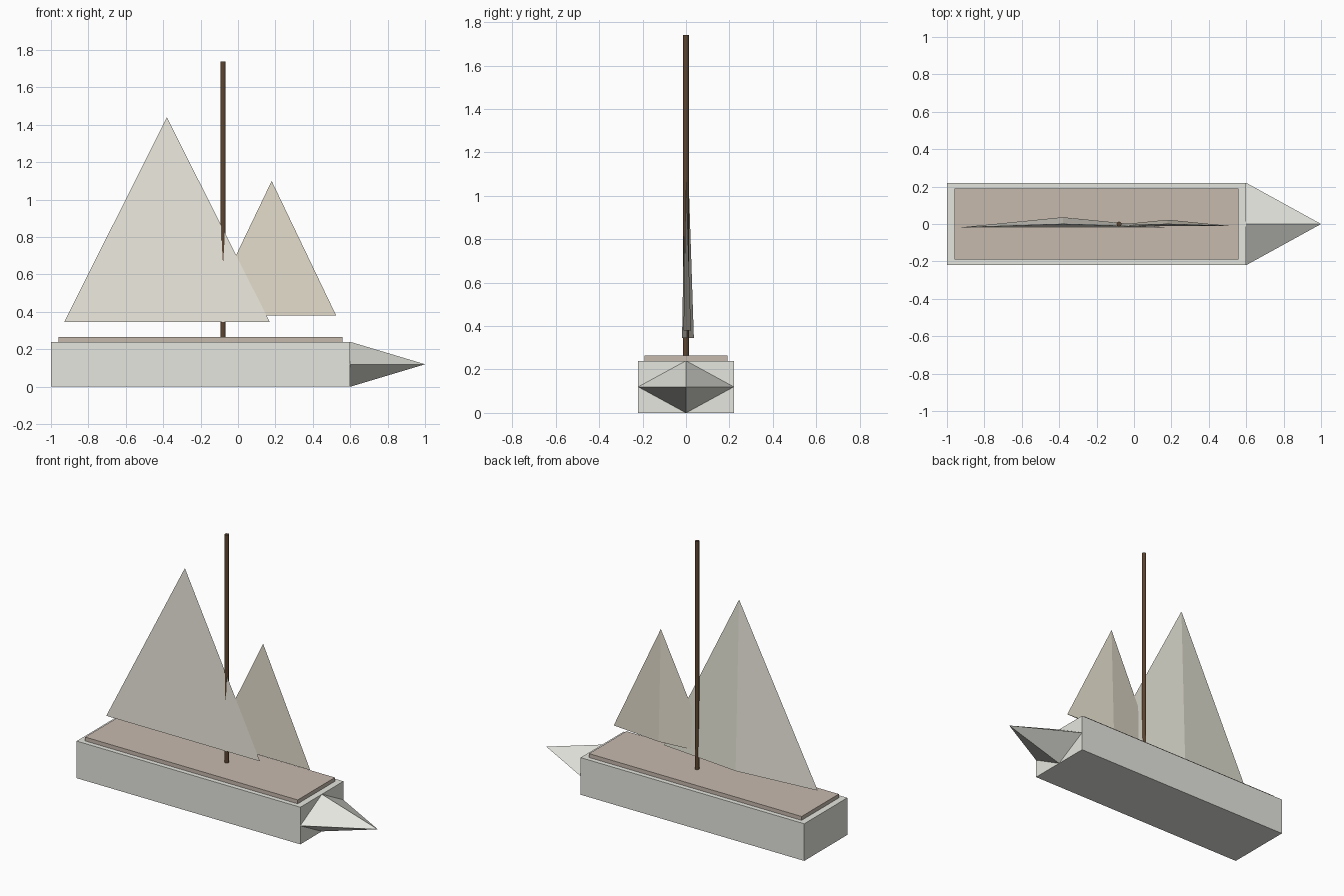
import bpy, bmesh, math
from mathutils import Matrix, Vector

if "Cube" in bpy.data.objects:
    bpy.data.objects.remove(bpy.data.objects["Cube"])


def finish(name, bm, matrix, color):
    bmesh.ops.transform(bm, matrix=matrix, verts=bm.verts)
    bmesh.ops.recalc_face_normals(bm, faces=bm.faces)
    mesh = bpy.data.meshes.new(name)
    bm.to_mesh(mesh)
    bm.free()
    mat = bpy.data.materials.new(name + "_colour")
    mat.diffuse_color = (*color, 1)
    mat.use_nodes = True
    mat.node_tree.nodes["Principled BSDF"].inputs["Base Color"].default_value = mat.diffuse_color
    mesh.materials.append(mat)
    obj = bpy.data.objects.new(name, mesh)
    bpy.context.collection.objects.link(obj)
    return obj


def box(name, lo, hi, color):
    lo, hi = Vector(lo), Vector(hi)
    bm = bmesh.new()
    bmesh.ops.create_cube(bm, size=1)
    return finish(name, bm, Matrix.LocRotScale((lo + hi) / 2, None, hi - lo), color)


def cone(name, sides, r1, r2, depth, matrix, color):
    # Base sits at the local origin, first corner points along +y
    bm = bmesh.new()
    bmesh.ops.create_cone(bm, cap_ends=True, segments=sides, radius1=r1, radius2=r2,
                          depth=depth, matrix=Matrix.Translation((0, 0, depth / 2)))
    return finish(name, bm, matrix, color)


def sail(name, x, z, half_width, height, color):
    # Three-sided cone squashed nearly flat
    r = half_width / math.cos(math.radians(30))
    return cone(name, 3, r, 0, height,
                Matrix.LocRotScale((x, 0, z), None, (1, 0.057, 1)), color)


hull_grey = (0.79, 0.79, 0.74)

# Hull, deck and pointed bow
box("hull", (-1, -0.22, 0), (0.6, 0.22, 0.24), hull_grey)
box("deck", (-0.96, -0.19, 0.235), (0.56, 0.19, 0.265), (0.57, 0.49, 0.42))
cone("bow", 4, 0.22, 0, 0.4,
     Matrix.Translation((0.6, 0, 0.12)) @ Matrix.Rotation(math.pi / 2, 4, 'Y')
     @ Matrix.Diagonal((0.12 / 0.22, 1, 1, 1)), hull_grey)

# Mast
cone("mast", 12, 0.013, 0.013, 1.48, Matrix.Translation((-0.08, 0, 0.26)), (0.11, 0.06, 0.03))

# Sails
sail("main_sail", -0.38, 0.345, 0.55, 1.095, (0.85, 0.83, 0.73))
sail("front_sail", 0.18, 0.38, 0.345, 0.72, (0.77, 0.72, 0.60))
